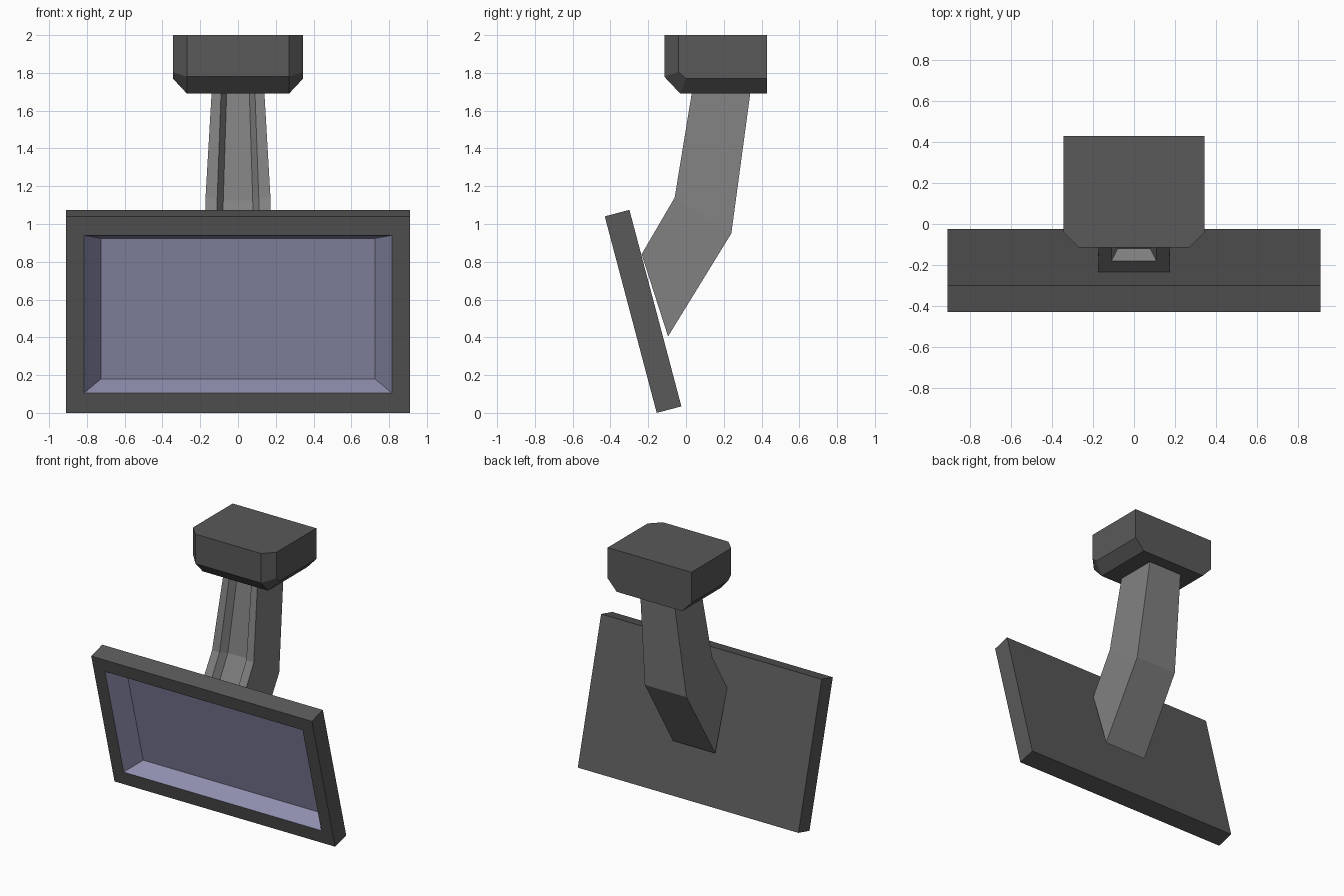
import bpy, bmesh, math

if "Cube" in bpy.data.objects:
    bpy.data.objects.remove(bpy.data.objects["Cube"])

def finish(name, bm, colour=None):
    me = bpy.data.meshes.new(name)
    bm.to_mesh(me)
    bm.free()
    ob = bpy.data.objects.new(name, me)
    bpy.context.collection.objects.link(ob)
    if colour:
        mat = bpy.data.materials.new(name + "_colour")
        mat.diffuse_color = (*colour, 1)
        mat.use_nodes = True
        mat.node_tree.nodes["Principled BSDF"].inputs["Base Color"].default_value = mat.diffuse_color
        me.materials.append(mat)
    return ob

# Tilted panel space: x across, v up the panel, d into the panel
TILT = math.atan2(0.275, 1.04)
S, C = math.sin(TILT), math.cos(TILT)

def panel_ring(bm, hx, v0, v1, d):
    pts = [(-hx, v0), (hx, v0), (hx, v1), (-hx, v1)]
    return [bm.verts.new((x, -0.155 - S * v + C * d, C * v + S * d)) for x, v in pts]

def bridge(bm, a, b):
    for i in range(4):
        j = (i + 1) % 4
        bm.faces.new((a[i], a[j], b[j], b[i]))

# Screen frame: slab with open front
bm = bmesh.new()
back = panel_ring(bm, 0.91, 0, 1.076, 0.135)
front = panel_ring(bm, 0.91, 0, 1.076, 0)
rim = panel_ring(bm, 0.815, 0.109, 0.972, 0)
bm.faces.new(back[::-1])
bridge(bm, back, front)
bridge(bm, front, rim)
finish("screen_frame", bm, (0.1, 0.1, 0.1))

# Recessed screen with sloping sides
bm = bmesh.new()
rim = panel_ring(bm, 0.815, 0.109, 0.972, 0)
floor = panel_ring(bm, 0.725, 0.155, 0.925, 0.117)
bridge(bm, rim, floor)
bm.faces.new(floor)
finish("screen", bm, (0.27, 0.27, 0.42))

# Ceiling mount: block chamfered at the front and lower sides
bm = bmesh.new()
half = [(0.345, 0.43, 2), (0.345, -0.04, 2), (0.27, -0.115, 2),
        (0.27, -0.115, 1.78), (0.345, -0.04, 1.805), (0.345, 0, 1.77),
        (0.345, 0.43, 1.77), (0.27, 0.43, 1.69), (0.27, -0.03, 1.69)]
for x, y, z in half:
    bm.verts.new((x, y, z))
    bm.verts.new((-x, y, z))
bmesh.ops.convex_hull(bm, input=bm.verts[:])
bmesh.ops.dissolve_limit(bm, angle_limit=0.02, verts=bm.verts[:], edges=bm.edges[:])
finish("ceiling_mount", bm, (0.1, 0.1, 0.1))

# Bent arm with a groove down its front: back, front, rim and floor lines
lines = {
    "B": [(0.14, 0.34, 1.69), (0.172, 0.24, 0.95), (0.175, -0.095, 0.405)],
    "F": [(0.14, 0.03, 1.69), (0.172, -0.06, 1.14), (0.175, -0.235, 0.84)],
    "R": [(0.09, 0.03, 1.69), (0.11, -0.06, 1.14), (0.11, -0.18, 0.934)],
    "L": [(0.06, 0.08, 1.69), (0.078, -0.008, 1.125), (0.08, -0.12, 0.92)],
}
bm = bmesh.new()
V = {(k, i, s): bm.verts.new((s * x, y, z)) for k, pts in lines.items()
     for i, (x, y, z) in enumerate(pts) for s in (1, -1)}
for i in (0, 1):
    for s in (1, -1):
        for a, b in ("BF", "FR", "RL"):
            bm.faces.new([V[a, i, s], V[a, i + 1, s], V[b, i + 1, s], V[b, i, s]])
    for a in "BL":
        bm.faces.new([V[a, i, 1], V[a, i + 1, 1], V[a, i + 1, -1], V[a, i, -1]])
for a, b in ("BF", "FR", "RL"):
    bm.faces.new([V[a, 2, 1], V[b, 2, 1], V[b, 2, -1], V[a, 2, -1]])
bm.faces.new([V[k, 0, 1] for k in "BFRL"] + [V[k, 0, -1] for k in "LRFB"])
bmesh.ops.recalc_face_normals(bm, faces=bm.faces[:])
finish("arm", bm, (0.22, 0.22, 0.22))
